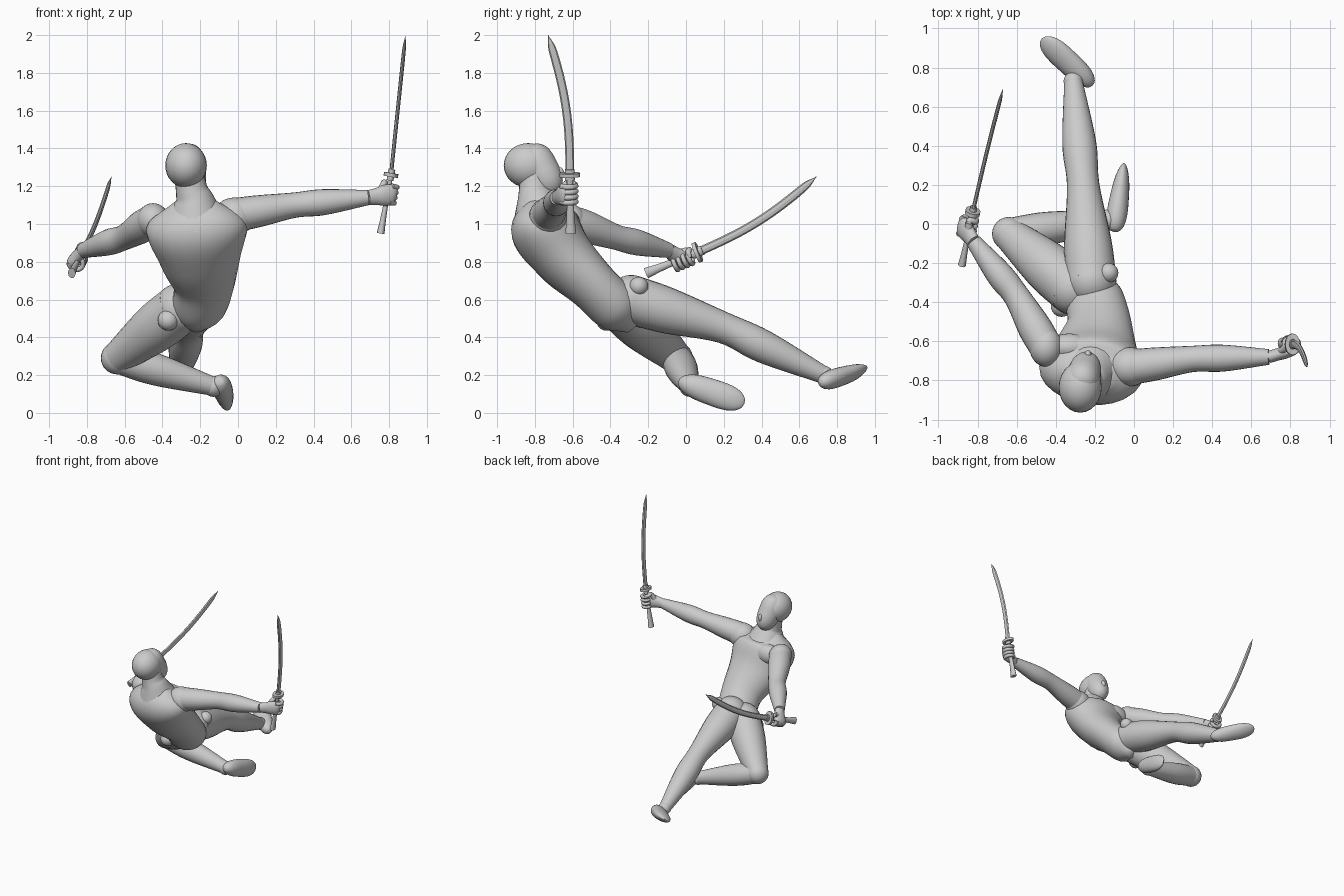
import bpy, bmesh, math
from mathutils import Vector

if "Cube" in bpy.data.objects:
    bpy.data.objects.remove(bpy.data.objects["Cube"])

grey = bpy.data.materials.new("plain grey")
grey.use_nodes = True
grey.diffuse_color = (0.6, 0.6, 0.6, 1)
grey.node_tree.nodes["Principled BSDF"].inputs["Base Color"].default_value = grey.diffuse_color


def finish(name, bm, angle=60):
    bmesh.ops.recalc_face_normals(bm, faces=bm.faces)
    mesh = bpy.data.meshes.new(name)
    bm.to_mesh(mesh)
    bm.free()
    mesh.materials.append(grey)
    part = bpy.data.objects.new(name, mesh)
    bpy.context.collection.objects.link(part)
    bpy.ops.object.select_all(action='DESELECT')
    part.select_set(True)
    bpy.context.view_layer.objects.active = part
    bpy.ops.object.shade_smooth_by_angle(angle=math.radians(angle))
    return part


def steps(count):
    return [i / count for i in range(count + 1)]


def spline(keys, count=6):
    """Smooth curve through the keys."""
    padded = [2 * keys[0] - keys[1]] + keys + [2 * keys[-1] - keys[-2]]
    curve = []
    for before, start, end, after in zip(padded, padded[1:], padded[2:], padded[3:]):
        for t in steps(count)[:-1]:
            leave, arrive = (end - before) / 2, (after - start) / 2
            ease = t * t * (3 - 2 * t)
            curve.append(start.lerp(end, ease) + leave * t * (1 - t) ** 2 - arrive * t * t * (1 - t))
    return curve + [keys[-1]]


def loft(name, points, radii, wide=(0, 0, 1), wide_end=None, depth=1, depth_end=None, sides=24, angle=60):
    """Skin elliptical rings along a path; depth is the ratio of depth to width."""
    keys = [Vector((*point, radius)) for point, radius in zip(points, radii)]
    rows = spline(keys)
    path = [row.to_3d() for row in rows]
    last = len(path) - 1
    bm, rings = bmesh.new(), []
    for i, (centre, row) in enumerate(zip(path, rows)):
        t = i / last
        tangent = (path[min(i + 1, last)] - path[max(i - 1, 0)]).normalized()
        across = Vector(wide).lerp(Vector(wide_end or wide), t)
        across = (across - tangent * across.dot(tangent)).normalized()
        through = tangent.cross(across) * (depth + ((depth_end or depth) - depth) * t)
        radius = max(row[3], 0.002)
        ring = []
        for k in range(sides):
            turn = math.tau * k / sides
            offset = across * math.cos(turn) + through * math.sin(turn)
            ring.append(bm.verts.new(centre + offset * radius))
        rings.append(ring)
    for ring, following in zip(rings, rings[1:]):
        for k in range(sides):
            bm.faces.new((ring[k - 1], ring[k], following[k], following[k - 1]))
    bm.faces.new(rings[0])
    bm.faces.new(rings[-1])
    return finish(name, bm, angle)


def egg(name, start, end, radius, taper=0, blunt=4, **shape):
    """Rounded form between two ends, narrowing by taper; blunt of two is an ellipsoid."""
    start, end = Vector(start), Vector(end)
    # Cosine spacing puts more rings at the rounded ends
    spots = [(1 - math.cos(math.pi * t)) / 2 for t in steps(10)]
    radii = [radius * math.sqrt(max(0, 1 - abs(2 * t - 1) ** blunt)) * (1 - taper * t) for t in spots]
    return loft(name, [start.lerp(end, t) for t in spots], radii, **shape)


def limb(name, joints, radii, swells):
    """Tube through the joints with a muscle swelling between each pair."""
    points, sizes = [joints[0]], [radii[0]]
    for a, b, thick, thin, swell in zip(joints, joints[1:], radii, radii[1:], swells):
        points += [Vector(a).lerp(Vector(b), 0.4), b]
        sizes += [(thick + thin) / 2 + swell, thin]
    return loft(name, points, sizes)


def ball(name, centre, radii):
    bm = bmesh.new()
    bmesh.ops.create_uvsphere(bm, u_segments=24, v_segments=16, radius=1)
    part = finish(name, bm)
    part.location, part.scale = centre, radii
    return part


# Joints of the posed body
left_shoulder, left_elbow, left_wrist = (-.45, -.63, 1.02), (-.6, -.37, .93), (-.82, -.09, .86)
right_shoulder, right_elbow, right_wrist = (0, -.73, 1.05), (.3, -.69, 1.1), (.69, -.68, 1.14)
left_hip, left_knee, left_ankle = (-.31, -.33, .55), (-.64, -.05, .29), (-.13, .02, .14)
right_hip, right_knee, right_ankle = (-.22, -.29, .6), (-.26, .2, .45), (-.31, .73, .2)
neck, chest, ribs = (-.23, -.79, 1.12), (-.22, -.76, 1), (-.2, -.65, .83)
waist, pelvis, crotch = (-.18, -.5, .68), (-.21, -.36, .54), (-.22, -.28, .45)

# Round skull with a narrower face running down to the chin
ball("skull", (-.275, -.835, 1.31), (.11, .13, .118))
egg("face", (-.275, -.84, 1.41), (-.235, -.69, 1.16), .095, taper=.2, blunt=3, wide=(1, -.15, 0), depth=1.1)
ball("nose", (-.235, -.668, 1.27), (.018, .022, .03))
loft("neck", [(-.26, -.8, 1.27), (-.245, -.8, 1.18), neck, chest], [.08, .085, .11, .17], wide=(1, 0, 0))

# Torso twists from the shoulder line to the hip line
loft("torso", [neck, chest, ribs, waist, pelvis, crotch], [.11, .265, .22, .165, .14, .04],
     wide=(1, -.2, 0), wide_end=(.9, .3, .4), depth=.6, depth_end=.95)
for side, x, y in (("left", -.33, -.63), ("right", -.13, -.66)):
    ball(side + "_chest_muscle", (x, y, 1), (.12, .07, .08))

# Arms with rounded shoulders
limb("left_arm", [left_shoulder, left_elbow, left_wrist], [.085, .067, .04], [.01, .015])
limb("right_arm", [right_shoulder, right_elbow, right_wrist], [.09, .067, .04], [.005, .015])
ball("left_shoulder", left_shoulder, (.085, .1, .09))
ball("right_shoulder", (-.02, -.73, 1.04), (.11, .1, .1))

# One leg stretched out, the other folded at the knee
limb("right_leg", [right_hip, right_knee, right_ankle], [.13, .083, .047], [.015, .022])
limb("left_thigh", [left_hip, left_knee], [.135, .085], [.02])
limb("left_calf", [left_knee, left_ankle], [.08, .05], [.02])
for name, centre, radius in (("right_hip", right_hip, .13), ("left_hip", left_hip, .135),
                             ("left_knee", left_knee, .086), ("left_ankle", left_ankle, .055),
                             ("right_ankle", right_ankle, .05), ("right_hip_joint", (-.13, -.25, .67), .05),
                             ("left_hip_joint", (-.37, -.42, .49), .055)):
    ball(name, centre, [radius] * 3)

# Feet from heel to toe, wide and flat at the toes
egg("right_foot", (-.21, .71, .16), (-.47, .95, .23), .06, taper=-.2, blunt=3,
    wide=(.5, .6, .5), depth=1.1, depth_end=.3)
egg("left_foot", (-.1, -.04, .17), (-.05, .31, .05), .065, taper=-.15, blunt=3,
    wide=(0, .4, .9), depth=1.1, depth_end=.3)


# Curved swords, built from pommel to tip
def sword(side, pommel, guard, tip, edge):
    pommel, guard, tip, edge = map(Vector, (pommel, guard, tip, edge))
    axis = (guard - pommel).normalized()
    loft(side + "_handle", [pommel.lerp(guard, t) for t in steps(5)],
         [.017 + .012 * (1 - t) ** 3 for t in steps(5)], wide=edge, depth=.7, sides=12)
    for name, half, radius in (("guard", .01, .055), ("collar", .03, .026)):
        loft(f"{side}_{name}", [guard - axis * half, guard + axis * half], [radius] * 2,
             wide=edge, depth=.7, sides=16)
    bow = edge.normalized() * .035
    loft(side + "_blade", [guard.lerp(tip, t) + bow * math.sin(math.pi * t) for t in steps(12)],
         [.023 * (1 - t ** 20) for t in steps(12)], wide=edge, depth=.45, sides=8, angle=20)
    return axis


# Gripping hands: palm, four curled fingers and a thumb
def hand(side, wrist, grip, axis, reach, turn):
    grip, wrist, reach = Vector(grip), Vector(wrist), Vector(reach)
    reach = (reach - axis * reach.dot(axis)).normalized()
    palm_side = axis.cross(reach) * turn

    def around(degrees, radius, along):
        angle = math.radians(degrees)
        return grip + axis * along + (reach * math.cos(angle) + palm_side * math.sin(angle)) * radius

    knuckle = around(70, .035, 0)
    palm = [wrist.lerp(knuckle, t) for t in steps(3)] + [around(40, .035, 0)]
    loft(side + "_palm", palm, [.039, .045, .055, .054, .04], wide=axis, depth=.8, depth_end=.4)
    for i, name in enumerate(("little", "ring", "middle", "index")):
        curl = [around(90 - 240 * t, .044 - .015 * t, (i - 1.5) * .028) for t in steps(5)]
        loft(f"{side}_{name}_finger", curl, [.016 - .005 * t for t in steps(5)], wide=axis, sides=10)
    thumb = [wrist.lerp(knuckle, .4)] + [around(170 + 110 * t, .035, .05) for t in steps(2)]
    loft(side + "_thumb", thumb, [.022, .018, .015, .01], wide=axis, sides=10)


right_axis = sword("right", (.755, -.61, .95), (.81, -.615, 1.26), (.887, -.73, 2), (0, 1, 0))
left_axis = sword("left", (-.88, -.21, .74), (-.825, .06, .85), (-.67, .69, 1.25), (0, .4, -.9))
hand("right", right_wrist, (.795, -.615, 1.16), right_axis, (1, .3, 0), -1)
hand("left", left_wrist, (-.845, -.02, .81), left_axis, (0, .3, -1), 1)
